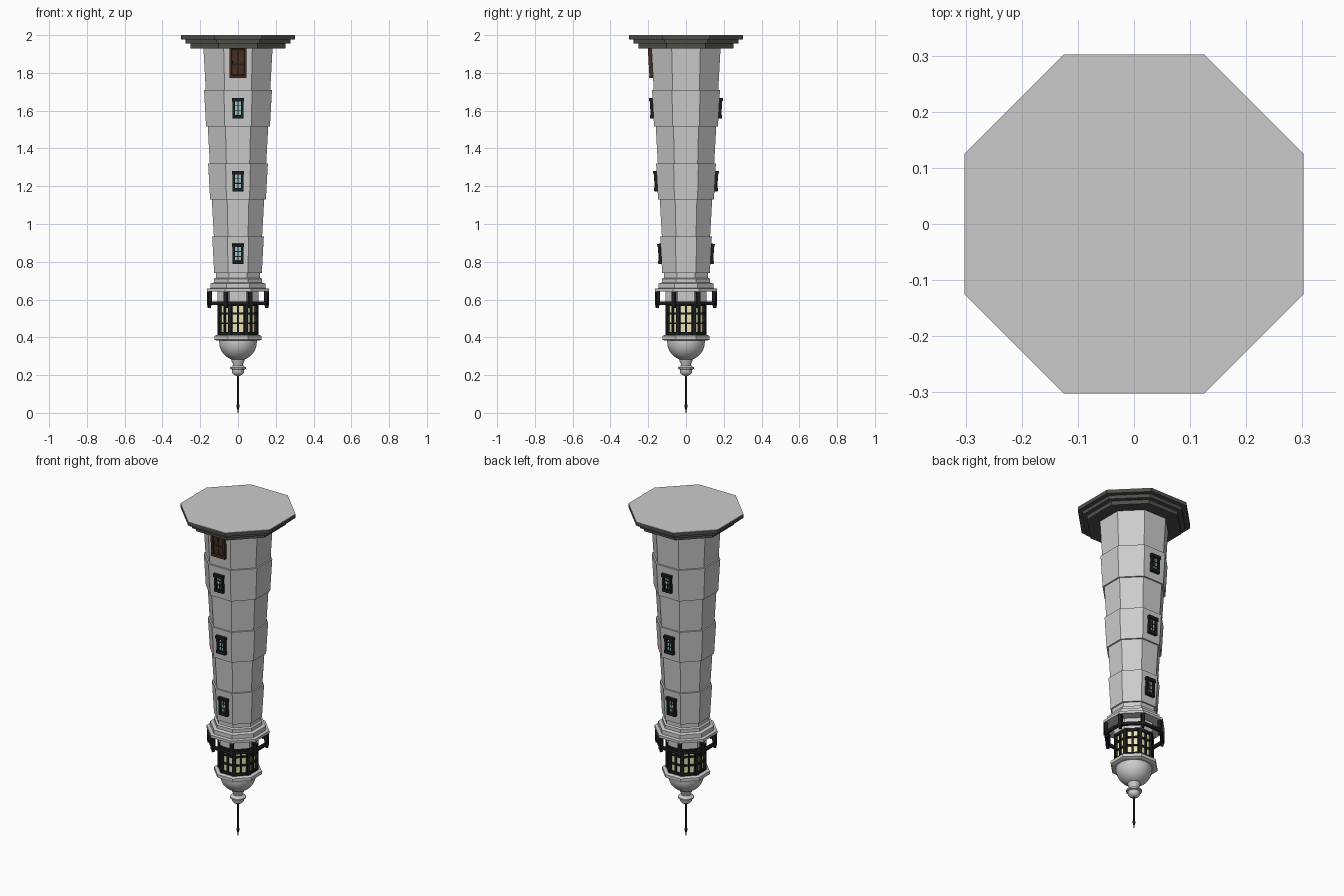
import bpy, bmesh, math
from mathutils import Matrix

if "Cube" in bpy.data.objects:
    bpy.data.objects.remove(bpy.data.objects["Cube"])

C8 = math.cos(math.pi / 8)


def material(name, rgb):
    m = bpy.data.materials.new(name)
    m.diffuse_color = (*rgb, 1)
    m.use_nodes = True
    m.node_tree.nodes["Principled BSDF"].inputs["Base Color"].default_value = m.diffuse_color
    return m


BLACK = material("black_iron", (0.012, 0.013, 0.013))
STONE = material("dark_stone", (0.075, 0.078, 0.065))
WOOD = material("brown_wood", (0.07, 0.03, 0.015))
WOOD_DARK = material("dark_wood", (0.03, 0.014, 0.008))
GLASS = material("blue_glass", (0.35, 0.6, 0.65))
LIGHT = material("warm_glass", (0.85, 0.78, 0.45))


def finish(bm, name, mat=None, smooth=False):
    bmesh.ops.recalc_face_normals(bm, faces=bm.faces)
    me = bpy.data.meshes.new(name)
    bm.to_mesh(me)
    bm.free()
    ob = bpy.data.objects.new(name, me)
    bpy.context.collection.objects.link(ob)
    if mat:
        me.materials.append(mat)
    if smooth:
        bpy.ops.object.select_all(action='DESELECT')
        ob.select_set(True)
        bpy.context.view_layer.objects.active = ob
        bpy.ops.object.shade_smooth_by_angle(angle=math.radians(40))
    return ob


def turned(name, profile, sides=8, mat=None):
    """Stack rings (half width, z) into a closed solid; octagons face the axes."""
    bm = bmesh.new()
    rings = []
    k = C8 if sides == 8 else 1
    for r, z in profile:
        ang = [2 * math.pi * (i + 0.5) / sides for i in range(sides)]
        rings.append([bm.verts.new((r / k * math.cos(a), r / k * math.sin(a), z)) for a in ang])
    for a, b in zip(rings, rings[1:]):
        for i in range(sides):
            j = (i + 1) % sides
            bm.faces.new((a[i], a[j], b[j], b[i]))
    bm.faces.new(rings[0])
    bm.faces.new(rings[-1])
    return finish(bm, name, mat, smooth=sides > 8)


def boxes(name, items, mats, mat):
    """Boxes (cx, cy, cz, sx, sy, sz), repeated under each matrix."""
    bm = bmesh.new()
    for M in mats:
        for cx, cy, cz, sx, sy, sz in items:
            bmesh.ops.create_cube(bm, size=1, matrix=M @ Matrix.Translation((cx, cy, cz))
                                  @ Matrix.Diagonal((sx, sy, sz, 1)))
    return finish(bm, name, mat)


def spin(i, n=8):
    return Matrix.Rotation(2 * math.pi * i / n, 4, 'Z')


# stepped base, with a pale lid
turned("base_steps", [(0.252, 1.93), (0.252, 1.955), (0.277, 1.955), (0.277, 1.977),
                      (0.302, 1.977), (0.302, 1.998)], mat=STONE)
turned("base_lid", [(0.302, 1.998), (0.302, 2.0)])


# tapered tower with alternating raised bands
def wall(z):
    return 0.117 + (z - 0.74) * 0.0555


levels = [1.94, 1.71, 1.515, 1.32, 1.13, 0.935, 0.74]
profile = []
for i, (hi, lo) in enumerate(zip(levels, levels[1:])):
    out = 0.009 if i % 2 else 0.0
    profile += [(wall(hi) + out, hi), (wall(lo) + out, lo)]
turned("tower", profile)

# gallery cornice and lantern wall
turned("gallery_cornice", [(0.117, 0.742), (0.117, 0.715), (0.127, 0.71), (0.127, 0.69),
                           (0.146, 0.685), (0.146, 0.66), (0.165, 0.658), (0.165, 0.643)])
turned("lantern_wall", [(0.108, 0.645), (0.108, 0.58)])

# gallery railing
RA = 0.154
side = 2 * RA * math.tan(math.pi / 8)
boxes("gallery_rail", [(0, -RA, 0.581, side + 0.006, 0.014, 0.018)],
      [spin(i) for i in range(8)], BLACK)
boxes("gallery_posts", [(0, -RA / C8 + 0.003, 0.607, 0.02, 0.02, 0.078),
                        (0, -RA / C8 + 0.003, 0.561, 0.014, 0.014, 0.014)],
      [spin(i + 0.5) for i in range(8)], BLACK)

# lantern glass and iron frame
turned("lantern_glass", [(0.095, 0.585), (0.095, 0.408)], mat=LIGHT)
LA = 0.099
w = 2 * LA * math.tan(math.pi / 8)
bars = [(0, -LA, z, w, 0.012, h) for z, h in
        ((0.577, 0.022), (0.526, 0.009), (0.474, 0.009), (0.418, 0.02))]
bars.append((0, -LA, 0.497, 0.01, 0.012, 0.176))
boxes("lantern_bars", bars, [spin(i) for i in range(8)], BLACK)
boxes("lantern_corners", [(0, -LA / C8 + 0.002, 0.497, 0.02, 0.016, 0.176)],
      [spin(i + 0.5) for i in range(8)], BLACK)

# roof slab, dome, finial and spike
turned("roof_slab", [(0.115, 0.412), (0.125, 0.407), (0.125, 0.388), (0.112, 0.382)])
dome = [(0.1, 0.384)]
dome += [(0.1 * math.cos(t), 0.375 - 0.098 * math.sin(t))
         for t in [math.radians(a) for a in range(0, 76, 8)]]
turned("dome", dome, 40)
turned("finial", [(0.036, 0.285), (0.034, 0.272), (0.027, 0.26), (0.026, 0.252), (0.034, 0.244),
                  (0.044, 0.241), (0.044, 0.233), (0.033, 0.23), (0.033, 0.215),
                  (0.024, 0.203), (0.01, 0.196)], 24)
turned("spike", [(0.007, 0.2), (0.005, 0.18), (0.005, 0.046), (0.009, 0.04), (0.009, 0.032),
                 (0.005, 0.026), (0.002, 0.0)], 12, BLACK)

# windows, three at the front and three at the back, leaning with the wall
TILT = Matrix.Rotation(math.atan(0.0555), 4, 'X')
spots = [spin(s, 2) @ Matrix.Translation((0, -wall(z) - (0.009 if b else 0), z)) @ TILT
         for s in range(2) for z, b in ((1.613, 1), (1.227, 1), (0.842, 1))]
boxes("window_frames", [(-0.022, -0.004, 0, 0.014, 0.022, 0.1), (0.022, -0.004, 0, 0.014, 0.022, 0.1),
                        (0, -0.005, 0.045, 0.066, 0.026, 0.018),
                        (0, -0.005, -0.045, 0.06, 0.026, 0.018)], spots, BLACK)
boxes("window_glass", [(0, -0.001, 0, 0.032, 0.008, 0.08)], spots, GLASS)
boxes("window_bars", [(0, -0.004, 0, 0.004, 0.008, 0.08), (0, -0.004, 0.013, 0.032, 0.008, 0.004),
                      (0, -0.004, -0.013, 0.032, 0.008, 0.004)], spots, BLACK)

# panelled front door
door = [Matrix.Translation((0, -wall(1.853), 1.853)) @ TILT]
boxes("door_frame", [(-0.04, -0.004, 0, 0.012, 0.03, 0.155), (0.04, -0.004, 0, 0.012, 0.03, 0.155),
                     (0, -0.004, -0.072, 0.092, 0.032, 0.014)], door, WOOD)
boxes("door_leaf", [(0, -0.001, 0, 0.07, 0.016, 0.15)], door, WOOD_DARK)
boxes("door_panels", [(x, -0.008, z, 0.024, 0.006, h) for x in (-0.016, 0.016)
                      for z, h in ((-0.035, 0.045), (0.032, 0.07))], door, WOOD)
boxes("door_handle", [(-0.03, -0.012, 0.005, 0.006, 0.014, 0.012)], door, BLACK)
